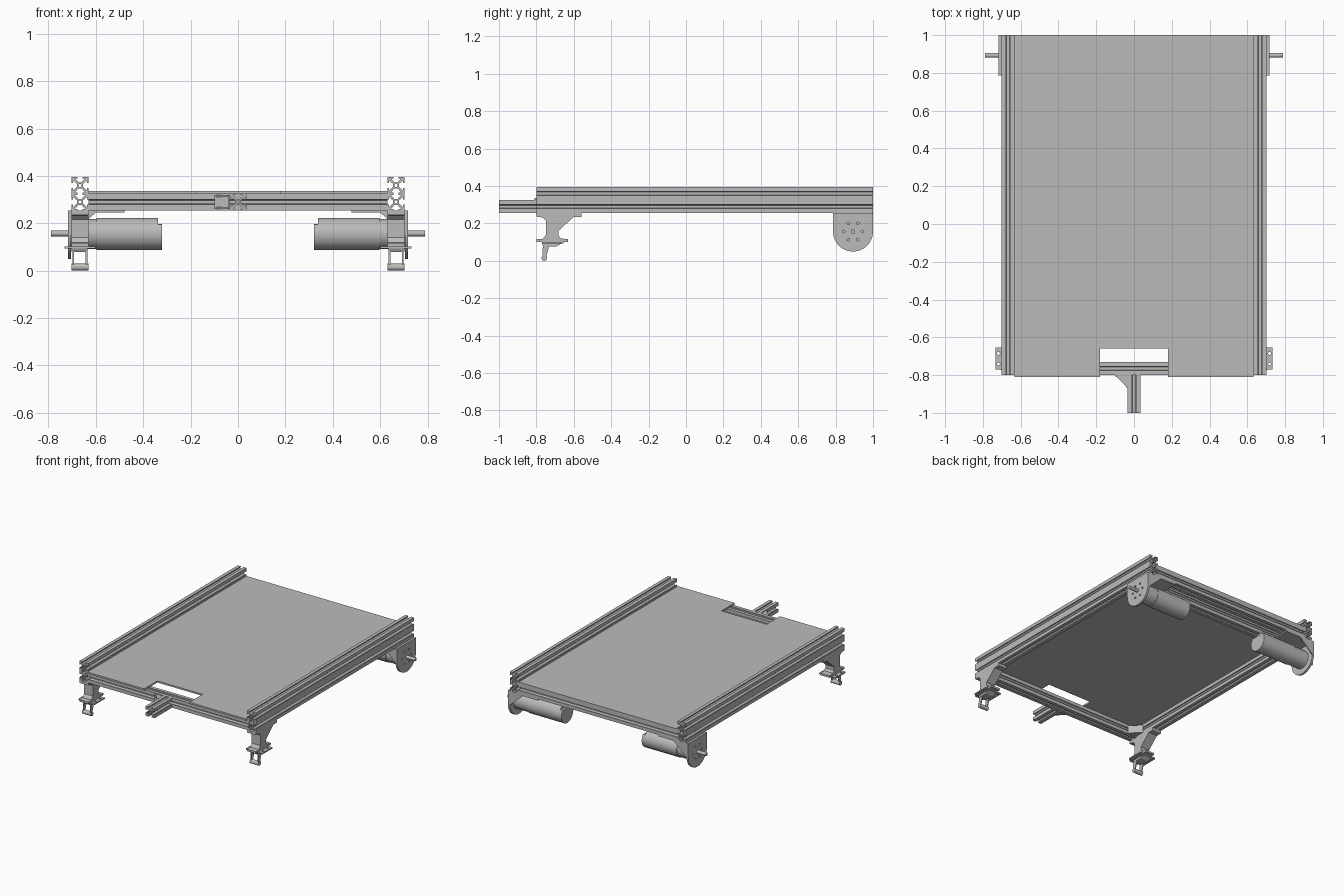
import bpy, bmesh, math
from mathutils import Matrix

if "Cube" in bpy.data.objects:
    bpy.data.objects.remove(bpy.data.objects["Cube"], do_unlink=True)

grey = bpy.data.materials.new("plain grey")
grey.use_nodes = True
colour = (0.5, 0.5, 0.5, 1)
grey.diffuse_color = colour
grey.node_tree.nodes["Principled BSDF"].inputs["Base Color"].default_value = colour

# Profile plane (u, v) and depth w mapped to world axes
AXES = {
    "x": Matrix(((0, 0, 1, 0), (1, 0, 0, 0), (0, 1, 0, 0), (0, 0, 0, 1))),  # u=y, v=z
    "y": Matrix(((1, 0, 0, 0), (0, 0, 1, 0), (0, 1, 0, 0), (0, 0, 0, 1))),  # u=x, v=z
    "z": Matrix.Identity(4),                                               # u=x, v=y
}


def extrude(name, loops, axis, start, end):
    """Extrude closed loops (inner loops become holes) along an axis."""
    curve = bpy.data.curves.new(name + "_profile", "CURVE")
    curve.dimensions = "2D"
    curve.fill_mode = "BOTH"
    curve.extrude = abs(end - start) / 2
    for loop in loops:
        spline = curve.splines.new("POLY")
        spline.points.add(len(loop) - 1)
        for point, (u, v) in zip(spline.points, loop):
            point.co = (u, v, 0, 1)
        spline.use_cyclic_u = True
    temp = bpy.data.objects.new(name + "_temp", curve)
    bpy.context.collection.objects.link(temp)
    graph = bpy.context.evaluated_depsgraph_get()
    mesh = bpy.data.meshes.new_from_object(temp.evaluated_get(graph))
    bpy.data.objects.remove(temp, do_unlink=True)
    bpy.data.curves.remove(curve)
    mesh.transform(AXES[axis] @ Matrix.Translation((0, 0, (start + end) / 2)))
    bm = bmesh.new()
    bm.from_mesh(mesh)
    bmesh.ops.remove_doubles(bm, verts=bm.verts, dist=1e-5)
    bmesh.ops.recalc_face_normals(bm, faces=bm.faces)
    for face in bm.faces:
        face.smooth = True
    bm.to_mesh(mesh)
    bm.free()
    mesh.set_sharp_from_angle(angle=math.radians(30))
    mesh.name = name
    mesh.materials.clear()
    mesh.materials.append(grey)
    obj = bpy.data.objects.new(name, mesh)
    bpy.context.collection.objects.link(obj)
    return obj


def circle(u, v, r, n=40):
    return [(u + r * math.cos(math.tau * i / n), v + r * math.sin(math.tau * i / n))
            for i in range(n)]


def rect(u0, u1, v0, v1):
    return [(u0, v0), (u1, v0), (u1, v1), (u0, v1)]


def slotted(u, v):
    """Square slotted bar section with a centre bore."""
    h, lip, cav, core = 0.035, 0.029, 0.021, 0.013
    side = [(h, -h), (h, -0.011), (lip, -0.011), (lip, -cav), (core, -0.007),
            (core, 0.007), (lip, cav), (lip, 0.011), (h, 0.011)]
    outline = []
    for c, s in ((1, 0), (0, 1), (-1, 0), (0, -1)):
        outline += [(u + a * c - b * s, v + a * s + b * c) for a, b in side]
    return [outline, circle(u, v, 0.007, 12)]


LOW, HIGH = 0.29, 0.36      # bar centre heights
RAIL = 0.667                # rail centre offset
INNER = RAIL - 0.035

# Cross beams and front tongue
for name, y in (("front_beam", -0.765), ("inner_beam", 0.82), ("rear_beam", 0.965)):
    extrude(name, slotted(y, LOW), "x", -INNER, INNER)
extrude("tongue", slotted(0, LOW), "y", -1, -0.8)

# Corner bracket beside the tongue: two flanges and two webs
extrude("tongue_bracket_back", [rect(-0.1, -0.035, 0.26, 0.32)], "y", -0.808, -0.8)
extrude("tongue_bracket_side", [rect(-0.043, -0.035, 0.26, 0.32)], "y", -0.865, -0.8)
for name, z in (("lower", 0.26), ("upper", 0.312)):
    extrude("tongue_bracket_web_" + name,
            [[(-0.1, -0.8), (-0.035, -0.865), (-0.035, -0.8)]], "z", z, z + 0.008)

# Deck with front notch
deck = [(-INNER, -0.81), (-0.18, -0.81), (-0.18, -0.66), (0.18, -0.66),
        (0.18, -0.81), (INNER, -0.81), (INNER, 1), (-INNER, 1)]
extrude("deck", [deck], "z", 0.325, 0.337)

# Outlines for the mirrored parts, in y and z
MY, MZ = 0.893, 0.157       # motor axis
plate = [(1, 0.255), (0.786, 0.255)]
plate += [(MY + 0.107 * math.cos(a), MZ + 0.107 * math.sin(a))
          for a in (math.pi + math.pi * i / 24 for i in range(25))]
bolts = [circle(MY + 0.05 * math.cos(i * math.tau / 6),
                MZ + 0.05 * math.sin(i * math.tau / 6), 0.007, 12) for i in range(6)]
leg = [(-0.8, 0.255), (-0.8, 0.236), (-0.765, 0.232), (-0.748, 0.215), (-0.748, 0.14),
       (-0.765, 0.118), (-0.8, 0.116), (-0.8, 0.102), (-0.63, 0.102), (-0.63, 0.116),
       (-0.67, 0.12), (-0.682, 0.135), (-0.682, 0.16), (-0.6, 0.235), (-0.56, 0.235),
       (-0.56, 0.255)]
arm = [(-0.768, 0.018), (-0.75, 0.012), (-0.73, 0.085), (-0.765, 0.085)]

for side, s in (("left", 1), ("right", -1)):
    def across(name, loops, x0, x1):
        return extrude(side + "_" + name, loops, "x", s * x0, s * x1)

    # Side rail made of two stacked bars
    for level, z in (("lower", LOW), ("upper", HIGH)):
        extrude(f"{side}_{level}_rail", slotted(s * RAIL, z), "y", -0.8, 1)

    # Flat triangular corner brace inside the front corner
    extrude(side + "_corner_brace",
            [[(s * INNER, -0.73), (s * (INNER - 0.07), -0.73), (s * INNER, -0.66)]],
            "z", 0.262, 0.318)

    # Motor mount: drilled end plate, flange under the beams, stiffening webs
    across("motor_plate", [plate] + bolts, 0.704, 0.718)
    extrude(side + "_motor_flange", [rect(*sorted((s * 0.48, s * 0.71)), 0.786, 1)],
            "z", 0.245, 0.255)
    for end, y in (("front", 0.786), ("rear", 0.992)):
        extrude(f"{side}_motor_web_{end}",
                [[(s * 0.705, 0.246), (s * 0.6, 0.246), (s * 0.705, 0.15)]],
                "y", y, y + 0.008)

    # Motor: gearbox, body with a stepped end, and output shaft
    across("gearbox", [circle(MY, MZ - 0.002, 0.064)], 0.595, 0.705)
    across("motor_body", [circle(MY, MZ - 0.002, 0.068)], 0.338, 0.597)
    cap = [(y, min(z, 0.196)) for y, z in circle(MY, MZ - 0.002, 0.068)]
    across("motor_cap", [cap], 0.32, 0.338)
    across("motor_shaft", [circle(MY, MZ, 0.012, 24)], 0.7, 0.79)

    # Front leg with a clamp plate and jaws beneath
    across("leg", [leg], INNER, 0.702)
    clamp = rect(*sorted((s * 0.602, s * 0.733)), -0.77, -0.655)
    holes = [circle(s * x, y, 0.008, 12) for x in (0.617, 0.718) for y in (-0.74, -0.685)]
    extrude(side + "_clamp_plate", [clamp] + holes, "z", 0.093, 0.102)
    jaw = [(-0.77, 0.094), (-0.762, 0.078), (-0.69, 0.078), (-0.665, 0.094)]
    across("clamp_jaw", [jaw], INNER + 0.003, 0.702)

    # Hanging loop: two thin arms joined by a cross bar
    for end, x in (("inner", 0.636), ("outer", 0.692)):
        across("loop_arm_" + end, [arm], x, x + 0.007)
    across("loop_bar", [circle(-0.757, 0.015, 0.015, 20)], INNER, 0.703)
